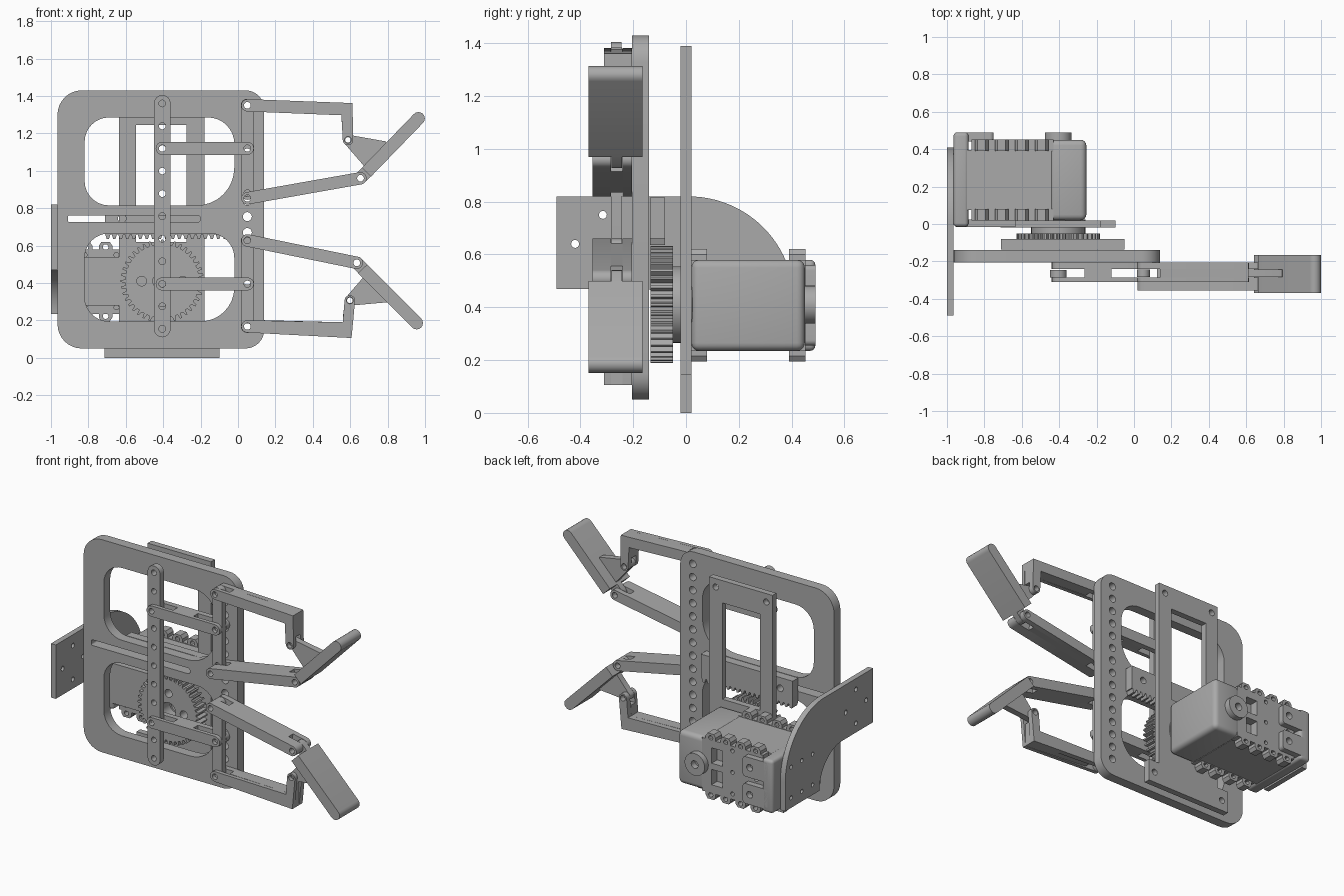
import bpy, bmesh, math
from mathutils import Matrix, Vector

cube = bpy.data.objects.get("Cube")
if cube:
    bpy.data.objects.remove(cube)

grey = bpy.data.materials.new("plain grey")
grey.use_nodes = True
grey.diffuse_color = (0.4, 0.4, 0.4, 1)
grey.node_tree.nodes["Principled BSDF"].inputs["Base Color"].default_value = (0.4, 0.4, 0.4, 1)
parts = []


def finish(name, mesh):
    mesh.materials.clear()
    mesh.materials.append(grey)
    ob = bpy.data.objects.new(name, mesh)
    bpy.context.scene.collection.objects.link(ob)
    parts.append(ob)
    return ob


# Outline helpers
def arc(cx, cz, r, a0, a1, n=8):
    angles = [math.radians(a0 + (a1 - a0) * i / n) for i in range(n + 1)]
    return [(cx + r * math.cos(a), cz + r * math.sin(a)) for a in angles]


def circle(x, z, r=0.018, n=16):
    return arc(x, z, r, 0, 360, n)[:-1]


def rect(x0, z0, x1, z1):
    return [(x0, z0), (x1, z0), (x1, z1), (x0, z1)]


def rounded(x0, z0, x1, z1, bl, br, tr, tl):
    return (arc(x0 + bl, z0 + bl, bl, 180, 270) + arc(x1 - br, z0 + br, br, 270, 360)
            + arc(x1 - tr, z1 - tr, tr, 0, 90) + arc(x0 + tl, z1 - tl, tl, 90, 180))


def capsule(p, q, r):
    a = math.degrees(math.atan2(q[1] - p[1], q[0] - p[0]))
    return arc(*q, r, a - 90, a + 90) + arc(*p, r, a + 90, a + 270)


def along(p, q, d):
    p, q = Vector(p), Vector(q)
    return tuple(p + (q - p).normalized() * d)


def plate(name, outlines, lo, hi, axis="Y"):
    """Filled outline with holes, extruded from lo to hi along an axis."""
    cu = bpy.data.curves.new(name, "CURVE")
    cu.dimensions, cu.fill_mode = "2D", "BOTH"
    cu.extrude = (hi - lo) / 2
    for pts in outlines:
        sp = cu.splines.new("POLY")
        sp.points.add(len(pts) - 1)
        for point, (u, v) in zip(sp.points, pts):
            point.co = (u, v, 0, 1)
        sp.use_cyclic_u = True
    tmp = bpy.data.objects.new("outline", cu)
    bpy.context.scene.collection.objects.link(tmp)
    graph = bpy.context.evaluated_depsgraph_get()
    mesh = bpy.data.meshes.new_from_object(tmp.evaluated_get(graph))
    bpy.data.objects.remove(tmp)
    mid = (lo + hi) / 2
    if axis == "Y":
        mat = Matrix.Translation((0, mid, 0)) @ Matrix.Rotation(math.pi / 2, 4, "X")
    else:
        mat = Matrix(((0, 0, 1, mid), (1, 0, 0, 0), (0, 1, 0, 0), (0, 0, 0, 1)))
    bm = bmesh.new()
    bm.from_mesh(mesh)
    bm.transform(mat)
    bmesh.ops.remove_doubles(bm, verts=bm.verts, dist=1e-5)
    bmesh.ops.recalc_face_normals(bm, faces=bm.faces)
    bm.to_mesh(mesh)
    bm.free()
    return finish(name, mesh)


def box(name, lo, hi, bevel=0.0):
    lo, hi = Vector(lo), Vector(hi)
    bm = bmesh.new()
    bmesh.ops.create_cube(bm, size=1)
    bm.transform(Matrix.Translation((lo + hi) / 2) @ Matrix.Diagonal((*(hi - lo), 1)))
    if bevel:
        bmesh.ops.bevel(bm, geom=bm.edges[:], offset=bevel, segments=4,
                        profile=0.5, affect="EDGES")
    mesh = bpy.data.meshes.new(name)
    bm.to_mesh(mesh)
    bm.free()
    return finish(name, mesh)


# Main frame plate with two windows, a slot and a column of holes
plate("main_plate", [
    rounded(-0.965, 0.05, 0.14, 1.43, 0.13, 0.1, 0.1, 0.13),
    rounded(-0.82, 0.815, -0.02, 1.285, 0.13, 0.2, 0.14, 0.13),
    rounded(-0.82, 0.195, -0.02, 0.665, 0.13, 0.18, 0.13, 0.13),
    rounded(-0.91, 0.725, -0.2, 0.762, 0.01, 0.018, 0.018, 0.01)]
    + [circle(0.05, 0.16 + 0.085 * i, 0.024) for i in range(15)], -0.205, -0.14)

# Rear mounting frame
plate("rear_frame", [
    [(-0.715, 0), (-0.1, 0), (-0.1, 0.145), (-0.18, 0.145), (-0.18, 1.39),
     (-0.635, 1.39), (-0.635, 0.145), (-0.715, 0.145)],
    rect(-0.545, 0.62, -0.275, 1.245)]
    + [circle(x, 1.335, 0.02) for x in (-0.59, -0.227)]
    + [circle(x, 0.07, 0.02) for x in (-0.67, -0.145)], -0.02, 0.02)

# Side plate with a quarter-round sweep
plate("side_plate", [
    arc(0.01, 0.42, 0.4, 0, 90, 24) + [(-0.49, 0.82), (-0.49, 0.47)]
    + arc(-0.175, 0.235, 0.235, 90, 0, 16) + [(0.41, 0.235)]]
    + [circle(-0.315 + dy, 0.64 + dz, 0.015)
       for dy, dz in ((0, 0.11), (0, -0.11), (0.105, 0), (-0.105, 0))]
    + [circle(y, z, 0.013) for y in (0.13, 0.24, 0.35) for z in (0.3, 0.5)],
    -1.0, -0.965, "X")

# Gear
TEETH = 40
GX, GZ = -0.405, 0.41
gear = []
for i in range(TEETH):
    for frac, r in ((-0.3, 0.198), (-0.14, 0.222), (0.14, 0.222), (0.3, 0.198)):
        a = 2 * math.pi * (i + frac) / TEETH
        gear.append((GX + r * math.cos(a), GZ + r * math.sin(a)))
plate("gear", [gear, circle(GX, GZ, 0.05, 24)]
      + [circle(GX + 0.11 * math.cos(a), GZ + 0.11 * math.sin(a), 0.026)
         for a in (0, math.pi / 2, math.pi, -math.pi / 2)], -0.135, -0.05)

# Toothed rack
rack = [(-0.05, 0.815), (-0.71, 0.815)]
for i in range(19):
    x = -0.71 + 0.66 * i / 19
    rack += [(x, 0.66), (x + 0.008, 0.636), (x + 0.02, 0.636), (x + 0.028, 0.66)]
rack.append((-0.05, 0.66))
plate("rack", [rack, circle(-0.62, 0.745, 0.022), circle(-0.14, 0.745, 0.022)], -0.136, -0.08)

# Servo motor: body, core, covers with row of lugs, horns
box("servo_body", (-0.45, 0.02, 0.235), (-0.255, 0.45, 0.58), 0.03)
box("servo_core", (-0.905, 0.075, 0.24), (-0.44, 0.395, 0.575))
for name, y0, y1 in (("front", 0.02, 0.08), ("rear", 0.39, 0.452)):
    plate("servo_%s_cover" % name, [
        rect(-0.87, 0.235, -0.43, 0.58),
        rect(-0.58, 0.29, -0.5, 0.39), rect(-0.58, 0.43, -0.5, 0.53)]
        + [circle(x, z, 0.013) for x in (-0.82, -0.65) for z in (0.27, 0.41, 0.55)], y0, y1)
    for i in range(4):
        x = -0.815 + 0.107 * i
        for z, s in ((0.58, 1), (0.235, -1)):
            outline = [(x - 0.036, z - 0.02 * s), (x - 0.036, z + 0.02 * s),
                       (x - 0.022, z + 0.04 * s), (x + 0.022, z + 0.04 * s),
                       (x + 0.036, z + 0.02 * s), (x + 0.036, z - 0.02 * s)]
            plate("servo_%s_lug" % name, [outline, circle(x, z + 0.012 * s, 0.015)], y0, y1)
plate("servo_horn", [circle(GX, GZ, 0.145, 40), circle(GX, GZ, 0.04, 20)], -0.05, 0.025)
plate("servo_rear_hub", [circle(GX, GZ, 0.072, 32), circle(GX, GZ, 0.025)], 0.44, 0.49)

# Bracket wrapping the servo end
box("bracket_web", (-0.965, -0.015, 0.235), (-0.885, 0.49, 0.58), 0.02)
box("bracket_front_foot", (-0.955, -0.015, 0.28), (-0.63, 0.025, 0.54))
for z in (0.255, 0.43):
    plate("bracket_rear_foot", [rounded(-0.93, z, -0.75, z + 0.13, 0.02, 0.02, 0.02, 0.02),
                                circle(-0.8, z + 0.065, 0.022)], 0.44, 0.49)

# Sliding bar with evenly spaced holes
plate("slide_bar", [capsule((GX, 0.155), (GX, 1.36), 0.045)]
      + [circle(GX, 0.155 + 0.1205 * i) for i in range(11)], -0.285, -0.245)


def fork(name, p, q, r, y0, y1, cut_p, cut_q):
    """Link with a slotted fork at each end."""
    holes = [circle(*p), circle(*q)]
    plate(name + "_front_cheek", [capsule(p, q, r)] + holes, y0, -0.285)
    plate(name + "_rear_cheek", [capsule(p, q, r)] + holes, -0.24, y1)
    a, b = along(p, q, cut_p), along(q, p, cut_q)
    n = (Vector(q) - Vector(p)).normalized()
    side = Vector((-n.y, n.x)) * r
    core = [tuple(Vector(c) + s * side) for c, s in ((a, 1), (a, -1), (b, -1), (b, 1))]
    plate(name + "_core", [core], -0.2855, -0.2395)


def gripper_side(tag, post, link_z, crank, link, finger_tip, lever):
    # Post, joining link, cranked arm, finger link, finger and lever for one jaw
    plate(tag + "_post", [capsule((0.05, post[0]), (0.05, post[1]), 0.035),
                          circle(0.05, post[0]), circle(0.05, post[1]),
                          circle(0.05, link_z)], -0.283, -0.242)
    fork(tag + "_joining_link", (GX, link_z), (0.05, link_z), 0.035, -0.31, -0.205, 0.14, 0.17)
    hinge, outer, inner, end = crank
    s = 1 if outer[1] > inner[1] else -1
    root = arc(*hinge, 0.033, 90 * s, 270 * s)
    arm = root + [inner] + arc(*end, 0.028, 180 * s, 360 * s) + [outer]
    # full-height cheeks with a solid middle, slotted at both hinges
    for y0, y1 in ((-0.31, -0.285), (-0.24, -0.205)):
        plate(tag + "_crank_cheek", [arm, circle(*hinge), circle(*end)], y0, y1)
    mid = [(0.14, hinge[1] - 0.033 * s), inner, (inner[0] + 0.004, end[1] + 0.05 * s),
           (outer[0], end[1] + 0.05 * s), outer, (0.14, hinge[1] + 0.029 * s)]
    plate(tag + "_crank_core", [mid], -0.2855, -0.2395)
    p, q = link
    fork(tag + "_finger_link", p, q, 0.033, -0.355, -0.205, 0.08, 0.08)
    n = (Vector(finger_tip) - Vector(q)).normalized()
    side = Vector((-n.y, n.x)) * 0.034
    start = Vector(along(q, finger_tip, 0.045))
    a = math.degrees(math.atan2(n.y, n.x))
    plate(tag + "_finger", [arc(*finger_tip, 0.034, a - 90, a + 90)
                            + [tuple(start + side), tuple(start - side)]], -0.37, -0.165)
    plate(tag + "_knuckle", [capsule(q, along(q, finger_tip, 0.1), 0.033), circle(*q)],
          -0.283, -0.242)
    plate(tag + "_lever", [arc(*end, 0.028, 90 * s, 240 * s) + list(lever),
                           circle(*end, 0.015)], -0.283, -0.242)


gripper_side("upper", (0.88, 1.35), 1.12,
             ((0.05, 1.35), (0.612, 1.362), (0.553, 1.297), (0.588, 1.165)),
             ((0.05, 0.853), (0.655, 0.96)), (0.965, 1.28),
             ((0.67, 1.03), (0.69, 0.99), (0.81, 1.12), (0.79, 1.157)))
gripper_side("lower", (0.168, 0.625), 0.395,
             ((0.05, 0.168), (0.607, 0.106), (0.56, 0.19), (0.598, 0.307)),
             ((0.05, 0.628), (0.635, 0.508)), (0.955, 0.186),
             ((0.665, 0.425), (0.68, 0.46), (0.82, 0.32), (0.8, 0.297)))

# Smooth curved walls, sharp edges elsewhere
bpy.ops.object.select_all(action="DESELECT")
for ob in parts:
    ob.select_set(True)
bpy.context.view_layer.objects.active = parts[0]
bpy.ops.object.shade_smooth_by_angle(angle=math.radians(30))
